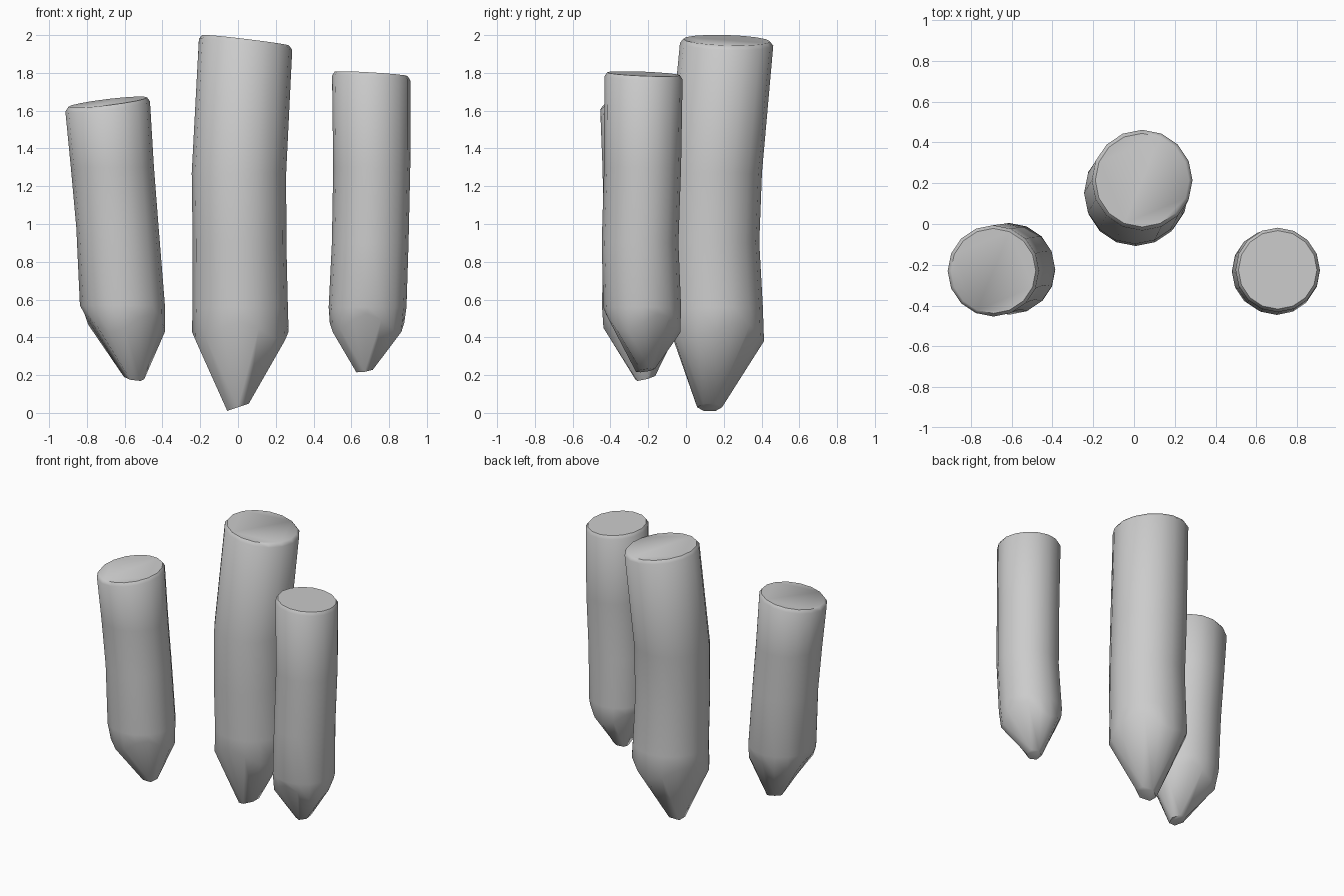
import bpy, bmesh, math

if "Cube" in bpy.data.objects:
    bpy.data.objects.remove(bpy.data.objects["Cube"])

SIDES = 16

wood = bpy.data.materials.new("plain grey")
wood.diffuse_color = (0.6, 0.6, 0.6, 1)
wood.use_nodes = True
wood.node_tree.nodes["Principled BSDF"].inputs["Base Color"].default_value = wood.diffuse_color


def add_ring(bm, cx, cy, cz, r, sx=0.0, sy=0.0, lift=None, corners=0, turn=0.0):
    """One tilted ring; lift makes a wavy edge, corners snaps it to a polygon."""
    ring = []
    for i in range(SIDES):
        a = math.tau * i / SIDES + math.radians(-90)
        rise = lift(a) if lift else 0.0
        if corners:
            step = math.tau / corners
            a = round((a - turn) / step) * step + turn
        dx, dy = r * math.cos(a), r * math.sin(a)
        ring.append(bm.verts.new((cx + dx, cy + dy, cz + sx * dx + sy * dy + rise)))
    return ring


def stake(name, shaft, top_tilt, shoulder, peak, tip, tip_tilt):
    """Bent round shaft with a chamfered tilted top and a whittled point."""
    bm = bmesh.new()
    turn = math.radians(peak)
    x, y, z, r = shaft[0]
    rings = [add_ring(bm, x, y, z, r * 0.93, *top_tilt),
             add_ring(bm, x, y, z - 0.022, r, *top_tilt)]
    rings += [add_ring(bm, *s) for s in shaft[1:]]
    # wavy shoulder where the carved cuts meet the shaft
    rings.append(add_ring(bm, *shoulder, lift=lambda a: 0.05 * math.cos(3 * (a - turn))))
    # small six-cornered blunt tip
    rings.append(add_ring(bm, *tip, *tip_tilt, corners=6, turn=turn))
    for a, b in zip(rings, rings[1:]):
        for i in range(SIDES):
            j = (i + 1) % SIDES
            bm.faces.new((a[i], b[i], b[j], a[j]))
    bm.faces.new(rings[0])
    bm.faces.new(rings[-1][::-1])
    bmesh.ops.remove_doubles(bm, verts=bm.verts, dist=0.0005)
    bmesh.ops.recalc_face_normals(bm, faces=bm.faces)
    mesh = bpy.data.meshes.new(name)
    bm.to_mesh(mesh)
    bm.free()
    mesh.materials.append(wood)
    obj = bpy.data.objects.new(name, mesh)
    bpy.context.collection.objects.link(obj)
    bpy.ops.object.select_all(action='DESELECT')
    obj.select_set(True)
    bpy.context.view_layer.objects.active = obj
    bpy.ops.object.shade_smooth_by_angle(angle=math.radians(50))


# tall stake at the back
stake("middle_stake",
      [(0.04, 0.215, 1.973, 0.247), (0.005, 0.152, 1.27, 0.25),
       (0.008, 0.14, 0.9, 0.248), (0.012, 0.155, 0.56, 0.252)],
      (-0.12, -0.03), (0.012, 0.157, 0.43, 0.256), -90,
      (0.0, 0.125, 0.03, 0.066), (0.33, 0.0))

# leaning stake on the left
stake("left_stake",
      [(-0.69, -0.23, 1.645, 0.224), (-0.665, -0.222, 1.3, 0.22),
       (-0.638, -0.217, 0.98, 0.218), (-0.612, -0.22, 0.57, 0.225)],
      (0.12, 0.08), (-0.598, -0.225, 0.475, 0.212), -50,
      (-0.55, -0.215, 0.185, 0.055), (-0.15, 0.25))

# short stake on the right
stake("right_stake",
      [(0.705, -0.225, 1.795, 0.207), (0.708, -0.23, 1.3, 0.204),
       (0.70, -0.243, 0.9, 0.203), (0.686, -0.232, 0.56, 0.206)],
      (-0.06, -0.04), (0.683, -0.227, 0.475, 0.197), 30,
      (0.67, -0.215, 0.225, 0.05), (0.15, 0.15))
